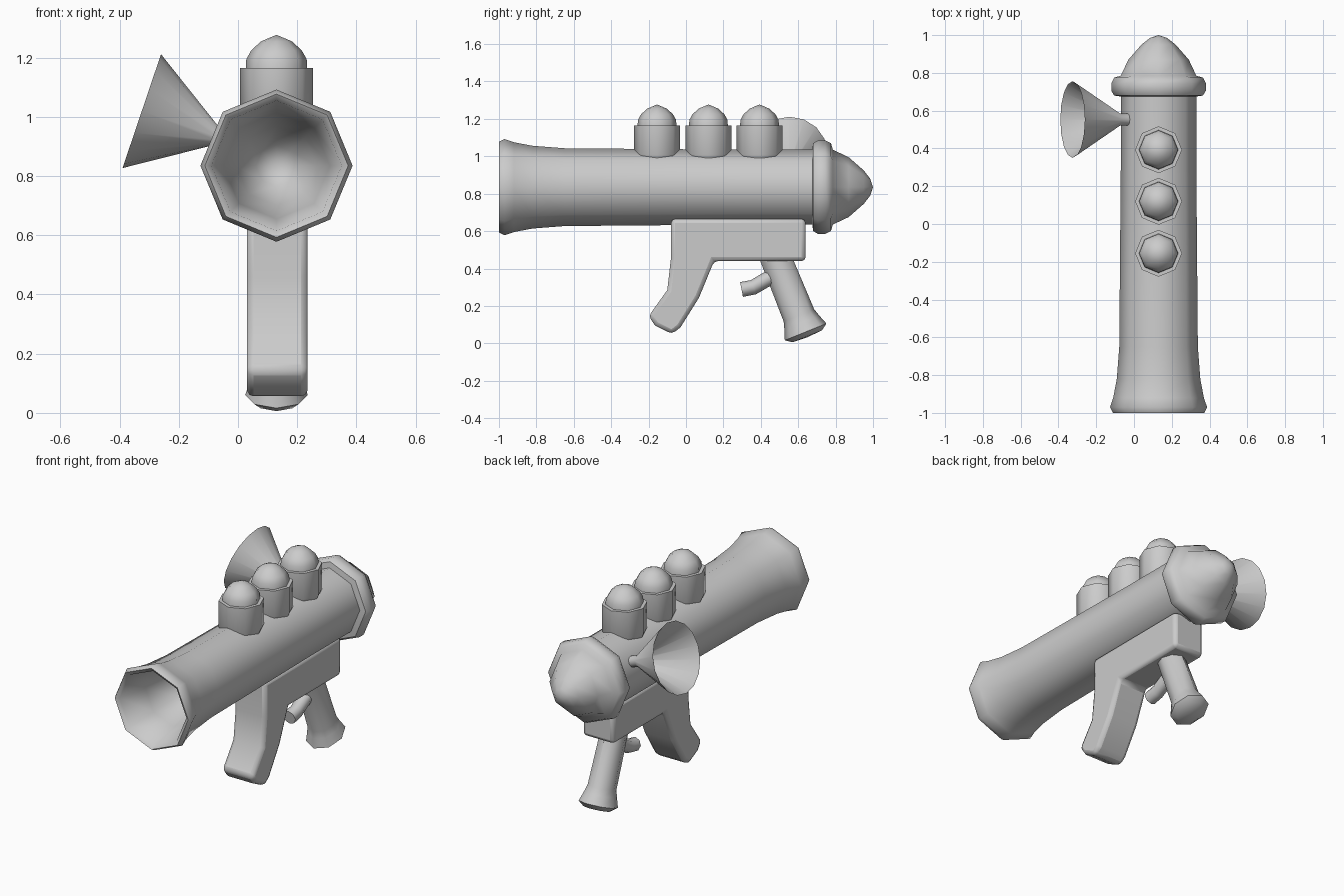
import bpy, bmesh, math
from mathutils import Vector, Matrix

if "Cube" in bpy.data.objects:
    bpy.data.objects.remove(bpy.data.objects["Cube"])

CX, CZ = 0.13, 0.835   # tube axis


def finish(name, bm, angle=50):
    bmesh.ops.remove_doubles(bm, verts=bm.verts, dist=1e-5)
    bmesh.ops.recalc_face_normals(bm, faces=bm.faces)
    me = bpy.data.meshes.new(name)
    bm.to_mesh(me)
    bm.free()
    ob = bpy.data.objects.new(name, me)
    bpy.context.collection.objects.link(ob)
    smooth(ob, angle)
    return ob


def smooth(ob, angle=50):
    bpy.ops.object.select_all(action='DESELECT')
    ob.select_set(True)
    bpy.context.view_layer.objects.active = ob
    bpy.ops.object.shade_smooth_by_angle(angle=math.radians(angle))


def lathe(name, profile, origin, axis, sides=8, xscale=1.0, angle=50):
    """Spin (distance, radius) points about an axis through origin."""
    rot = Vector(axis).to_track_quat('Z', 'Y').to_matrix().to_4x4()
    m = Matrix.Translation(origin) @ rot
    bm = bmesh.new()
    rings = []
    for t, r in profile:
        ring = []
        for i in range(sides):
            a = 2 * math.pi * i / sides
            v = m @ Vector((r * math.cos(a), r * math.sin(a), t))
            v.x = origin[0] + (v.x - origin[0]) * xscale
            ring.append(bm.verts.new(v))
        rings.append(ring)
    for a, b in zip(rings, rings[1:]):
        for i in range(sides):
            j = (i + 1) % sides
            bm.faces.new((a[i], a[j], b[j], b[i]))
    return finish(name, bm, angle)


# main tube: flared hollow muzzle, collar and pointed nose in one profile
lathe("launcher_tube", [
    (-0.48, 0), (-0.52, 0.07), (-0.62, 0.135), (-0.80, 0.18), (-0.985, 0.22),
    (-1.0, 0.242), (-0.97, 0.257), (-0.92, 0.24), (-0.82, 0.221), (-0.65, 0.208),
    (0.3, 0.2), (0.675, 0.2), (0.68, 0.235), (0.705, 0.25), (0.745, 0.25),
    (0.775, 0.235), (0.785, 0.2), (0.87, 0.16), (0.95, 0.09), (0.985, 0.045),
    (1.0, 0)], (CX, 0, CZ), (0, 1, 0))

# three capped bulbs along the top
for i, y in enumerate((-0.155, 0.12, 0.393)):
    lathe(f"top_canister_{i + 1}", [(0.98, 0), (0.99, 0.115), (1.01, 0.124),
          (1.165, 0.124), (1.165, 0.104)], (CX, y, 0), (0, 0, 1))
    lathe(f"top_dome_{i + 1}", [(1.16, 0.104), (1.195, 0.102), (1.225, 0.085),
          (1.255, 0.052), (1.277, 0)], (CX, y, 0), (0, 0, 1))

# side horn: short stem opening to a wide cone
lathe("side_horn", [(-0.07, 0), (-0.07, 0.032), (0.02, 0.032), (0.285, 0.203),
      (0.28, 0.196), (0.02, 0.025), (0.02, 0)],
      (-0.055, 0.553, 0.928), (-0.947, 0, 0.32), sides=16)

# receiver block with bent rear grip
side = [(-0.08, 0.665), (-0.08, 0.46), (-0.10, 0.285), (-0.20, 0.145),
        (-0.165, 0.095), (-0.075, 0.05), (-0.03, 0.085), (0.07, 0.245),
        (0.15, 0.44), (0.64, 0.44), (0.64, 0.665)]
bm = bmesh.new()
face = bm.faces.new([bm.verts.new((0.03, y, z)) for y, z in side])
ext = bmesh.ops.extrude_face_region(bm, geom=[face])
bmesh.ops.translate(bm, vec=(0.205, 0, 0),
                    verts=[v for v in ext["geom"] if isinstance(v, bmesh.types.BMVert)])
grip = finish("receiver_and_rear_grip", bm)
bev = grip.modifiers.new("soft_edges", 'BEVEL')
bev.width, bev.segments = 0.022, 2
bev.limit_method = 'ANGLE'
bev.angle_limit = math.radians(40)

# slanted front grip with flared foot
lathe("front_grip", [(-0.05, 0), (-0.05, 0.082), (0.33, 0.088), (0.37, 0.1),
      (0.425, 0.12), (0.45, 0.085), (0.455, 0)],
      (CX, 0.48, 0.455), (0, 0.375, -0.927), xscale=0.88)

# trigger stub
cu = bpy.data.curves.new("trigger", 'CURVE')
cu.dimensions = '3D'
cu.bevel_depth, cu.bevel_resolution, cu.use_fill_caps = 0.04, 2, True
sp = cu.splines.new('POLY')
pts = [(0.49, 0.37), (0.42, 0.335), (0.36, 0.3), (0.297, 0.288)]
sp.points.add(len(pts) - 1)
for p, (y, z) in zip(sp.points, pts):
    p.co = (CX, y, z, 1)
trig = bpy.data.objects.new("trigger", cu)
bpy.context.collection.objects.link(trig)
bpy.ops.object.select_all(action='DESELECT')
trig.select_set(True)
bpy.context.view_layer.objects.active = trig
bpy.ops.object.convert(target='MESH')
smooth(bpy.context.view_layer.objects.active)
